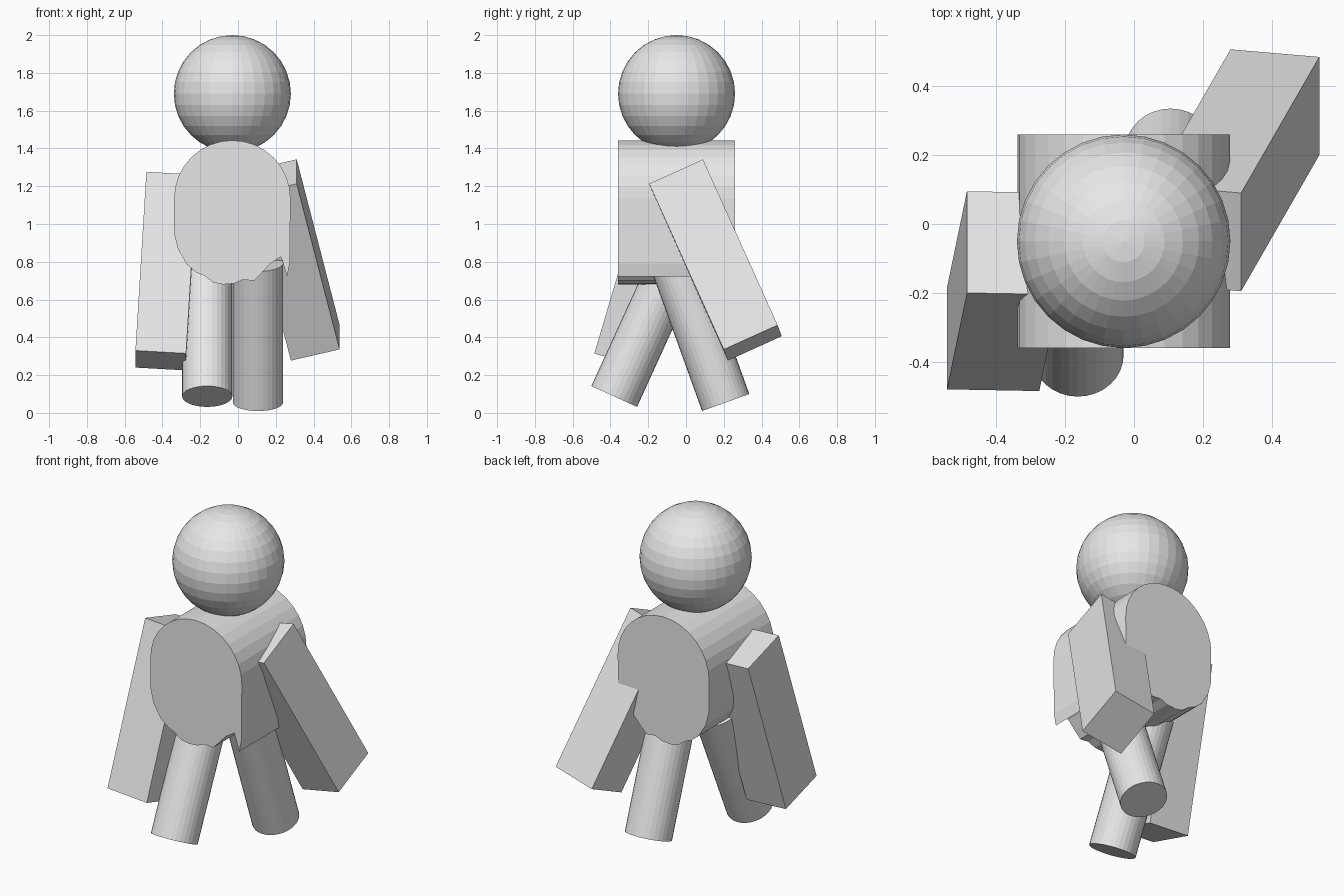
import bpy, bmesh, math
from mathutils import Vector

cube = bpy.data.objects.get("Cube")
if cube:
    bpy.data.objects.remove(cube, do_unlink=True)

# One plain grey for the whole figure
grey = bpy.data.materials.new("plain_grey")
grey.use_nodes = True
COLOUR = (0.8, 0.8, 0.8, 1)
grey.diffuse_color = COLOUR
grey.node_tree.nodes["Principled BSDF"].inputs["Base Color"].default_value = COLOUR


def finish(bm, name):
    bmesh.ops.recalc_face_normals(bm, faces=bm.faces)
    mesh = bpy.data.meshes.new(name)
    bm.to_mesh(mesh)
    bm.free()
    mesh.materials.append(grey)
    obj = bpy.data.objects.new(name, mesh)
    bpy.context.collection.objects.link(obj)
    return obj


def extrude(name, points, step):
    """Solid made by sweeping a closed outline along one vector."""
    bm = bmesh.new()
    face = bm.faces.new([bm.verts.new(p) for p in points])
    swept = bmesh.ops.extrude_face_region(bm, geom=[face], use_keep_orig=True)
    moved = [v for v in swept["geom"] if isinstance(v, bmesh.types.BMVert)]
    bmesh.ops.translate(bm, verts=moved, vec=step)
    return finish(bm, name)


def arm(name, corner, width, depth, length):
    """Slanted box from its lower outer front corner and three edge vectors."""
    c, w, d = Vector(corner), Vector(width), Vector(depth)
    extrude(name, [c, c + w, c + w + d, c + d], Vector(length))


def leg(name, foot, axis, radius=0.133, length=0.785):
    """Tilted cylinder rising from the centre of the foot."""
    axis = Vector(axis).normalized()
    side = Vector((1, 0, 0))
    front = axis.cross(side)
    ring = []
    for i in range(32):
        a = math.tau * i / 32
        ring.append(Vector(foot) + radius * (math.cos(a) * side + math.sin(a) * front))
    extrude(name, ring, axis * length)


# Head
bm = bmesh.new()
bmesh.ops.create_uvsphere(bm, u_segments=32, v_segments=16, radius=0.31)
bmesh.ops.translate(bm, verts=bm.verts, vec=(-0.03, -0.05, 1.69))
finish(bm, "head")

# Torso: round top, straight sides, ragged lower edge, swept front to back
outline = [(-0.03 + 0.308 * math.cos(math.pi * i / 16),
            1.135 + 0.308 * math.sin(math.pi * i / 16)) for i in range(17)]
outline += [(-0.338, 0.95), (-0.317, 0.865), (-0.27, 0.785), (-0.22, 0.743),
            (-0.18, 0.727), (-0.13, 0.69), (-0.08, 0.68), (-0.02, 0.685),
            (0.026, 0.705), (0.085, 0.70), (0.127, 0.743), (0.17, 0.79),
            (0.227, 0.827), (0.238, 0.795), (0.26, 0.722), (0.274, 0.79)]
extrude("torso", [(x, -0.36, z) for x, z in outline], Vector((0, 0.62, 0)))

# Arms, swung in opposite directions
arm("left_arm", (0.538, 0.2, 0.336), (-0.258, 0.022, -0.059),
    (0, 0.285, 0.129), (-0.227, -0.395, 0.877))
arm("right_arm", (-0.543, -0.48, 0.33), (0.268, -0.005, -0.015),
    (0, 0.295, -0.09), (0.058, 0.28, 0.946))

# Legs, in mid stride
leg("left_leg", (0.106, 0.21, 0.055), (0, -0.339, 0.94))
leg("right_leg", (-0.163, -0.38, 0.087), (0, 0.415, 0.91))
